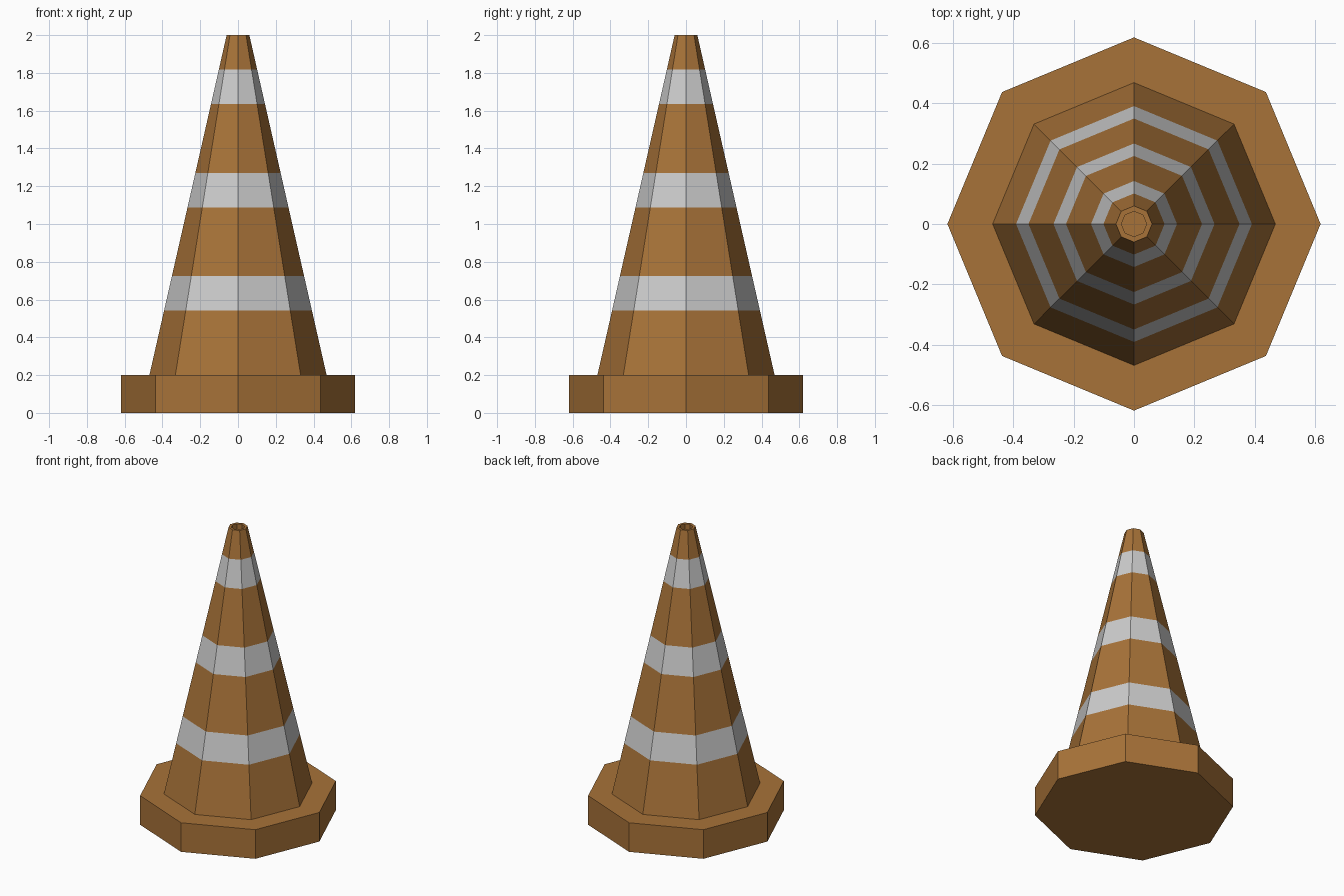
import bpy
import bmesh
from math import cos, sin, pi

if "Cube" in bpy.data.objects:
    bpy.data.objects.remove(bpy.data.objects["Cube"])

SIDES = 8


def material(name, colour):
    m = bpy.data.materials.new(name)
    m.diffuse_color = (*colour, 1)
    m.use_nodes = True
    m.node_tree.nodes["Principled BSDF"].inputs["Base Color"].default_value = m.diffuse_color
    return m


orange = material("orange_plastic", (0.39, 0.17, 0.04))
white = material("reflective_white", (0.8, 0.8, 0.8))


def lathe(name, profile, white_rows=()):
    """Octagonal rings through (radius, z) points, capped at both ends."""
    bm = bmesh.new()
    rings = [[bm.verts.new((r * cos(2 * pi * i / SIDES), r * sin(2 * pi * i / SIDES), z))
              for i in range(SIDES)] for r, z in profile]
    for row, (a, b) in enumerate(zip(rings, rings[1:])):
        for i in range(SIDES):
            j = (i + 1) % SIDES
            f = bm.faces.new((a[i], a[j], b[j], b[i]))
            f.material_index = int(row in white_rows)
    bm.faces.new(rings[0][::-1])
    bm.faces.new(rings[-1])
    bmesh.ops.recalc_face_normals(bm, faces=bm.faces)
    mesh = bpy.data.meshes.new(name)
    bm.to_mesh(mesh)
    bm.free()
    mesh.materials.append(orange)
    mesh.materials.append(white)
    obj = bpy.data.objects.new(name, mesh)
    bpy.context.collection.objects.link(obj)
    return obj


# Foot slab
lathe("base", [(0.619, 0), (0.619, 0.2)])

# Tapered body: alternating orange and white rows, then rim and recessed tip
BOTTOM, TOP = (0.469, 0.2), (0.06, 2.0)
heights = [0.2, 0.542, 0.724, 1.088, 1.271, 1.636, 1.818, 2.0]
slope = (TOP[0] - BOTTOM[0]) / (TOP[1] - BOTTOM[1])
profile = [(BOTTOM[0] + slope * (z - BOTTOM[1]), z) for z in heights]
profile += [(0.042, 2.0), (0.042, 1.88)]
lathe("cone_body", profile, white_rows=(1, 3, 5))
